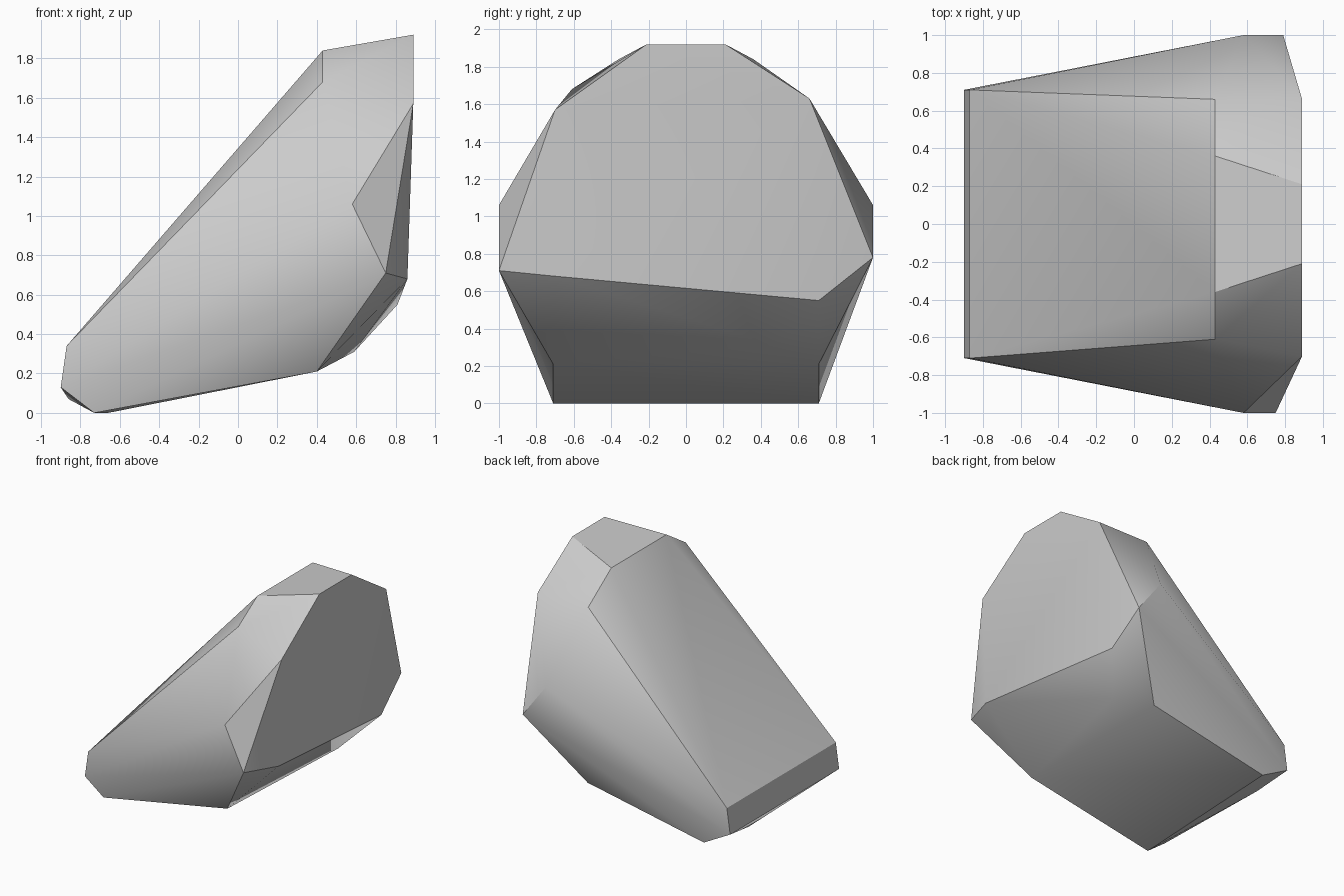
import bpy
import bmesh
import math

default_cube = bpy.data.objects.get("Cube")
if default_cube:
    bpy.data.objects.remove(default_cube, do_unlink=True)


def make_material(name, colour):
    material = bpy.data.materials.new(name)
    material.use_nodes = True
    material.diffuse_color = colour
    shader = material.node_tree.nodes["Principled BSDF"]
    shader.inputs["Base Color"].default_value = colour
    return material


def both_sides(x, y, z):
    """Return a corner and its twin across the y = 0 plane."""
    return [(x, y, z), (x, -y, z)]


# Corners shared by the front and back of the boulder
corners = []
corners += both_sides(0.89, 0.21, 1.92)   # crest, tall end
corners += both_sides(0.43, 0.36, 1.84)   # crest, slope side
corners += both_sides(0.58, 1.0, 1.06)    # widest shoulder
corners += both_sides(0.4, 0.71, 0.21)    # underside heel
corners += both_sides(-0.87, 0.71, 0.34)  # low end, upper edge
corners += both_sides(-0.9, 0.71, 0.13)   # low end, lower edge

# Chipped corners that differ from front to back
front_chips = [
    (0.43, -0.61, 1.68), (0.89, -0.7, 1.57), (0.75, -1, 0.71),
    (0.86, -0.7, 0.68), (-0.73, -0.71, 0),
]
back_chips = [
    (0.43, 0.66, 1.63), (0.89, 0.66, 1.63), (0.79, 1, 0.78),
    (0.81, 0.71, 0.55), (0.59, 0.46, 0.31), (-0.66, 0.71, 0),
    (-0.86, 0.41, 0.07),
]

# Wrap the corners in one faceted shell
bm = bmesh.new()
for corner in corners + front_chips + back_chips:
    bm.verts.new(corner)
hull = bmesh.ops.convex_hull(bm, input=bm.verts[:])
loose = [v for v in bm.verts if not v.link_faces]
bmesh.ops.delete(bm, geom=loose, context="VERTS")

# Merge the coplanar triangles into clean flat facets
bmesh.ops.dissolve_limit(bm, angle_limit=math.radians(1),
                         verts=bm.verts[:], edges=bm.edges[:])
bmesh.ops.recalc_face_normals(bm, faces=bm.faces[:])

mesh = bpy.data.meshes.new("boulder")
bm.to_mesh(mesh)
bm.free()
boulder = bpy.data.objects.new("boulder", mesh)
bpy.context.collection.objects.link(boulder)
mesh.materials.append(make_material("stone grey", (0.6, 0.6, 0.6, 1)))

# Soften shallow creases while keeping the sharp edges
bpy.ops.object.select_all(action="DESELECT")
boulder.select_set(True)
bpy.context.view_layer.objects.active = boulder
bpy.ops.object.shade_smooth_by_angle(angle=math.radians(30))
